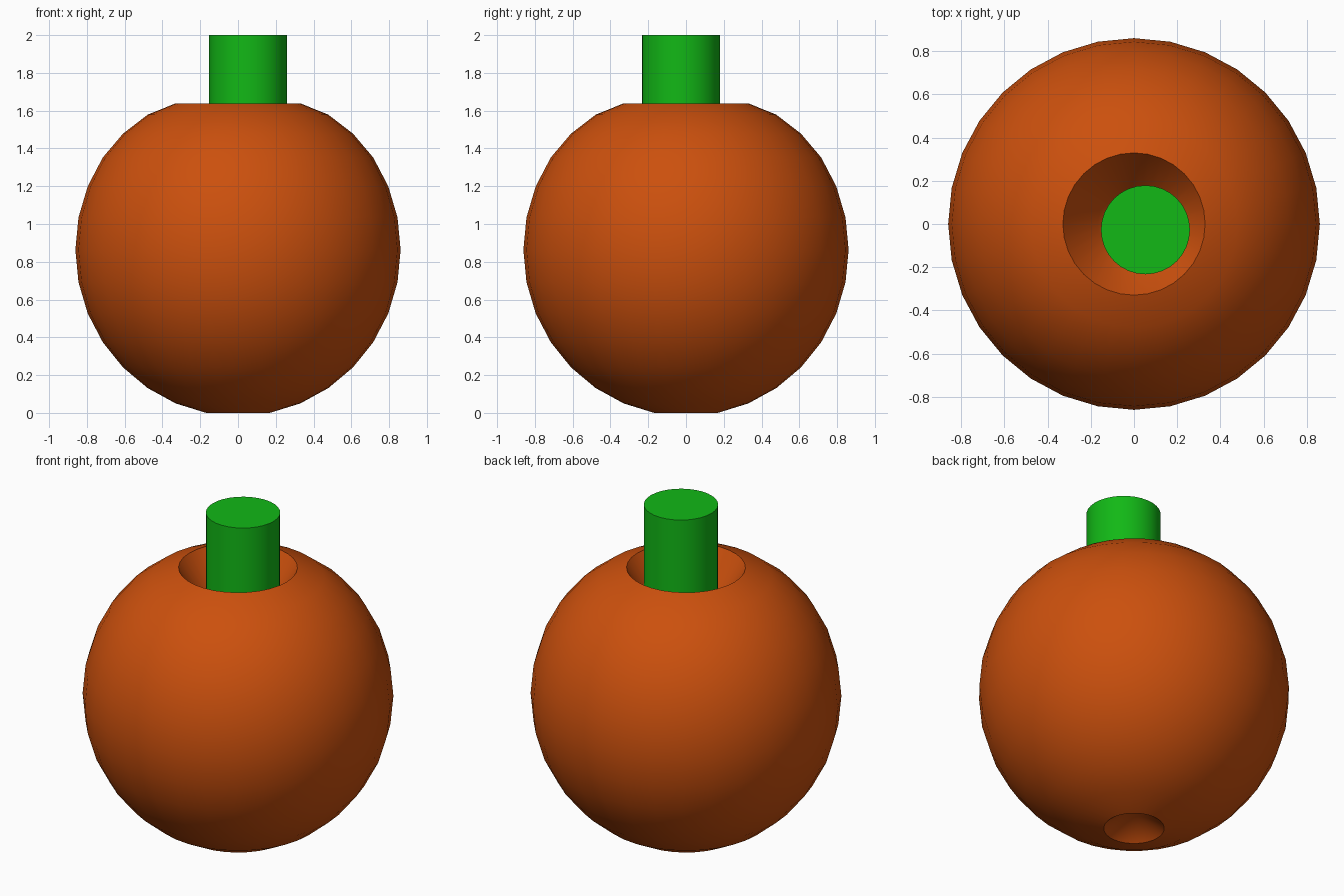
import bpy, bmesh
from math import sin, cos, pi, radians

SEGMENTS, RINGS = 32, 16
RADIUS, HALF_HEIGHT, MIDDLE = 0.861, 0.88, 0.863

cube = bpy.data.objects.get("Cube")
if cube:
    bpy.data.objects.remove(cube, do_unlink=True)


def colour(name, rgb):
    mat = bpy.data.materials.new(name)
    mat.use_nodes = True
    mat.diffuse_color = (*rgb, 1)
    mat.node_tree.nodes["Principled BSDF"].inputs["Base Color"].default_value = (*rgb, 1)
    return mat


def smooth(obj, angle):
    bpy.ops.object.select_all(action="DESELECT")
    obj.select_set(True)
    bpy.context.view_layer.objects.active = obj
    bpy.ops.object.shade_smooth_by_angle(angle=radians(angle))


# Round body: profile from the top pole down, with both poles pushed inwards
sink = {0: 0.5, 1: 0.33, 2: 0.037, 3: 0.016, 4: 0.007, RINGS: -0.14}
profile = []
for i in range(RINGS + 1):
    a = pi * i / RINGS
    profile.append((RADIUS * sin(a), 0, MIDDLE + HALF_HEIGHT * cos(a) - sink.get(i, 0)))

bm = bmesh.new()
verts = [bm.verts.new(p) for p in profile]
edges = [bm.edges.new(pair) for pair in zip(verts, verts[1:])]
bmesh.ops.spin(bm, geom=verts + edges, axis=(0, 0, 1), cent=(0, 0, 0),
               angle=2 * pi, steps=SEGMENTS, use_merge=True)
bmesh.ops.remove_doubles(bm, verts=bm.verts, dist=0.0001)
bmesh.ops.recalc_face_normals(bm, faces=bm.faces)
mesh = bpy.data.meshes.new("body")
bm.to_mesh(mesh)
bm.free()
body = bpy.data.objects.new("body", mesh)
bpy.context.collection.objects.link(body)
mesh.materials.append(colour("orange_skin", (0.6, 0.08, 0.004)))
smooth(body, 35)

# Stem standing off-centre in the top hollow
bottom, top = 1.25, 2.0
bpy.ops.mesh.primitive_cylinder_add(vertices=32, radius=0.206, depth=top - bottom,
                                    location=(0.053, -0.027, (top + bottom) / 2))
stem = bpy.context.object
stem.name = "stem"
stem.data.materials.append(colour("green_stem", (0.006, 0.48, 0.008)))
smooth(stem, 35)
